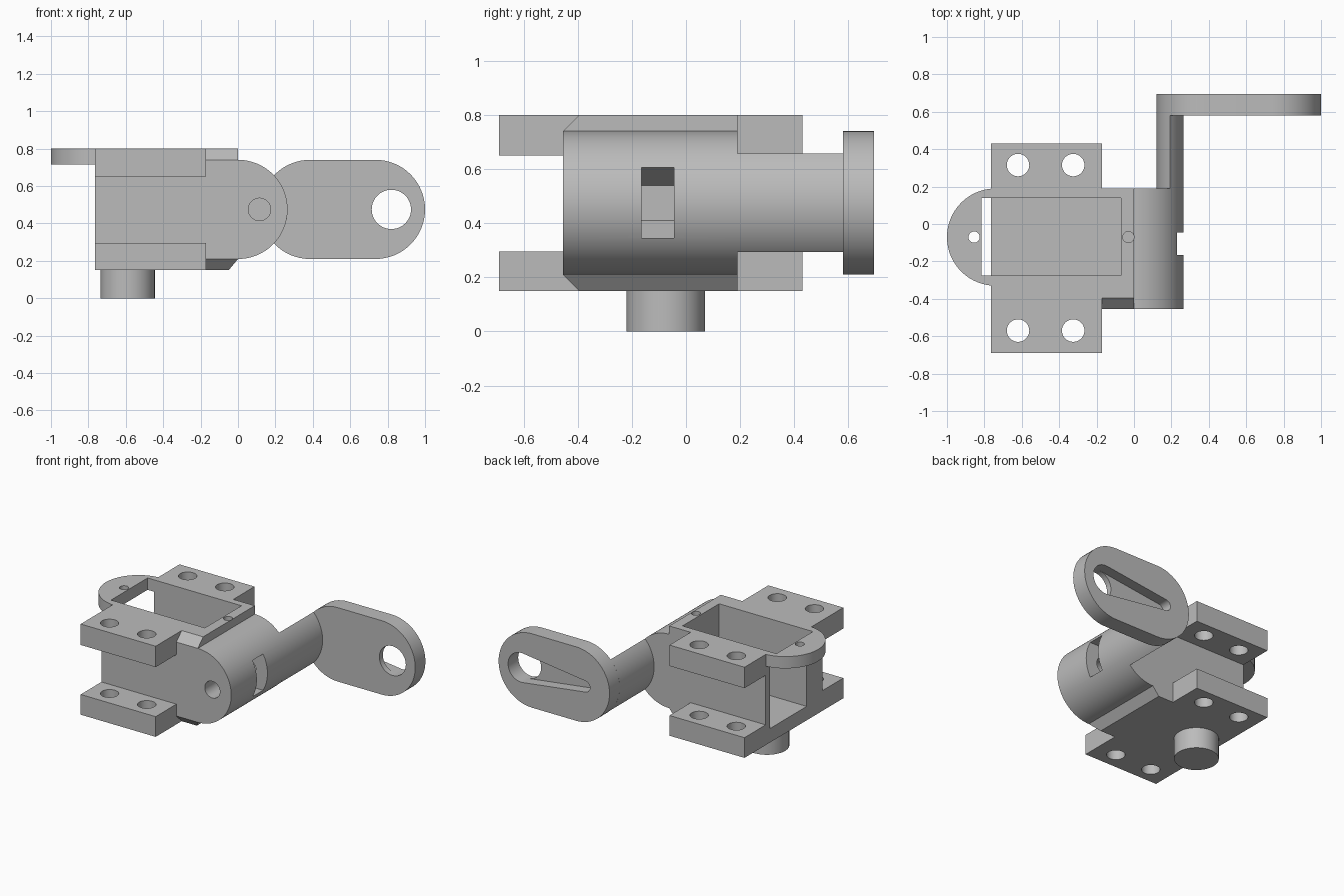
import bpy, bmesh, math
from mathutils import Vector

old = bpy.data.objects.get("Cube")
if old:
    bpy.data.objects.remove(old)

GREY = (0.5, 0.5, 0.5, 1)
mat = bpy.data.materials.new("plain grey")
mat.use_nodes = True
mat.diffuse_color = GREY
mat.node_tree.nodes["Principled BSDF"].inputs["Base Color"].default_value = GREY

MID = 0.475      # height of the hinge axis
R = 0.265        # hinge and plate end radius
CY = -0.07       # middle of the body across y
FRONT, BACK = -0.455, 0.19


def prism(name, pts, axis, lo, hi):
    """Extrude a 2D outline along an axis: x takes (y,z), y takes (x,z), z takes (x,y)."""
    place = {"x": lambda u, v: (lo, u, v),
             "y": lambda u, v: (u, lo, v),
             "z": lambda u, v: (u, v, lo)}[axis]
    bm = bmesh.new()
    face = bm.faces.new([bm.verts.new(place(u, v)) for u, v in pts])
    step = Vector([(hi - lo) * (axis == a) for a in "xyz"])
    top = bmesh.ops.extrude_face_region(bm, geom=[face])["geom"]
    bmesh.ops.translate(bm, vec=step, verts=[g for g in top if isinstance(g, bmesh.types.BMVert)])
    bmesh.ops.recalc_face_normals(bm, faces=bm.faces)
    mesh = bpy.data.meshes.new(name)
    bm.to_mesh(mesh)
    bm.free()
    mesh.materials.append(mat)
    ob = bpy.data.objects.new(name, mesh)
    bpy.context.collection.objects.link(ob)
    return ob


def arc(cx, cy, r, a0, a1, n=32):
    steps = [math.radians(a0 + (a1 - a0) * i / n) for i in range(n + 1)]
    return [(cx + r * math.cos(a), cy + r * math.sin(a)) for a in steps]


def disc(name, cx, cy, r, axis, lo, hi):
    return prism(name, arc(cx, cy, r, 0, 360, 64)[:-1], axis, lo, hi)


def box(name, x0, x1, y0, y1, z0, z1):
    return prism(name, [(x0, y0), (x1, y0), (x1, y1), (x0, y1)], "z", z0, z1)


def combine(ob, other, op):
    """Apply a boolean and discard the second object."""
    mod = ob.modifiers.new(op, "BOOLEAN")
    mod.operation, mod.solver, mod.object = op, "EXACT", other
    bpy.context.view_layer.update()
    graph = bpy.context.evaluated_depsgraph_get()
    mesh = bpy.data.meshes.new_from_object(ob.evaluated_get(graph))
    ob.modifiers.clear()
    ob.data = mesh
    bpy.data.objects.remove(other)


def add(ob, other):
    combine(ob, other, "UNION")


def cut(ob, other):
    combine(ob, other, "DIFFERENCE")


# Body: block with a rounded hinge end
outline = [(-0.765, 0.15), (-0.05, 0.15)] + arc(0, MID, R, -90, 90, 48) + [(0, 0.8), (-0.765, 0.8)]
body = prism("hinge_body", outline, "y", FRONT, BACK)

# Bevels on the front edge beside the flanges
for s in (1, -1):
    wedge = [(y, MID + s * h) for y, h in ((-0.475, 0.245), (-0.375, 0.345), (-0.475, 0.345))]
    cut(body, prism("bevel_cutter", wedge, "x", -0.17, 0.1))

# Mounting flanges, rounded tongue and locating post
for z0, z1 in ((0.65, 0.8), (0.15, 0.295)):
    add(body, box("flange", -0.765, -0.17, -0.69, 0.43, z0, z1))
tongue = arc(-0.74, CY, 0.26, 90, 270, 48) + [(-0.7, CY - 0.26), (-0.7, CY + 0.26)]
add(body, prism("tongue", tongue, "z", 0.715, 0.8))
add(body, disc("post", -0.59, -0.075, 0.145, "z", 0, 0.2))

# Deep pocket, open at the tongue end
cut(body, box("pocket_cutter", -0.815, -0.07, -0.275, 0.14, 0.25, 0.9))

# Flange bolt holes and the two small screw holes
for x in (-0.62, -0.325):
    for y in (-0.57, 0.315):
        cut(body, disc("bolt_cutter", x, y, 0.06, "z", 0.1, 0.9))
cut(body, disc("screw_cutter", -0.855, CY, 0.03, "z", 0.6, 0.9))
cut(body, disc("screw_cutter", -0.03, CY, 0.03, "z", 0.6, 0.9))

# Axial screw hole with a nut slot open to the side
cut(body, disc("axle_cutter", 0.115, MID, 0.06, "y", -0.6, 0.1))
nut = arc(0.115, MID, 0.13, 90, 270, 3) + [(0.4, MID - 0.13), (0.4, MID + 0.13)]
cut(body, prism("nut_cutter", nut, "y", -0.165, -0.045))

# Arm: lens section shared by the hinge and the plate end
PX = 0.385
half = math.degrees(math.acos(PX / 2 / R))
lens = arc(0, MID, R, -half, half) + arc(PX, MID, R, 180 - half, 180 + half)[1:-1]
arm = prism("arm", lens, "y", BACK, 0.58)

# Plate with round ends, a through hole and a tapered recess behind
stadium = arc(0.735, MID, R, -90, 90) + arc(PX, MID, R, 90, 270)
plate = prism("end_plate", stadium, "y", 0.58, 0.695)
cut(plate, disc("hole_cutter", 0.82, MID, 0.105, "y", 0.5, 0.8))
taper = arc(0.82, MID, 0.105, -97, 97) + arc(0.315, MID, 0.04, 97, 263)
cut(plate, prism("recess_cutter", taper, "y", 0.62, 0.8))

# Smooth the round walls, keep the edges sharp
for ob in (body, arm, plate):
    bpy.ops.object.select_all(action="DESELECT")
    ob.select_set(True)
    bpy.context.view_layer.objects.active = ob
    bpy.ops.object.shade_smooth_by_angle(angle=math.radians(25))
